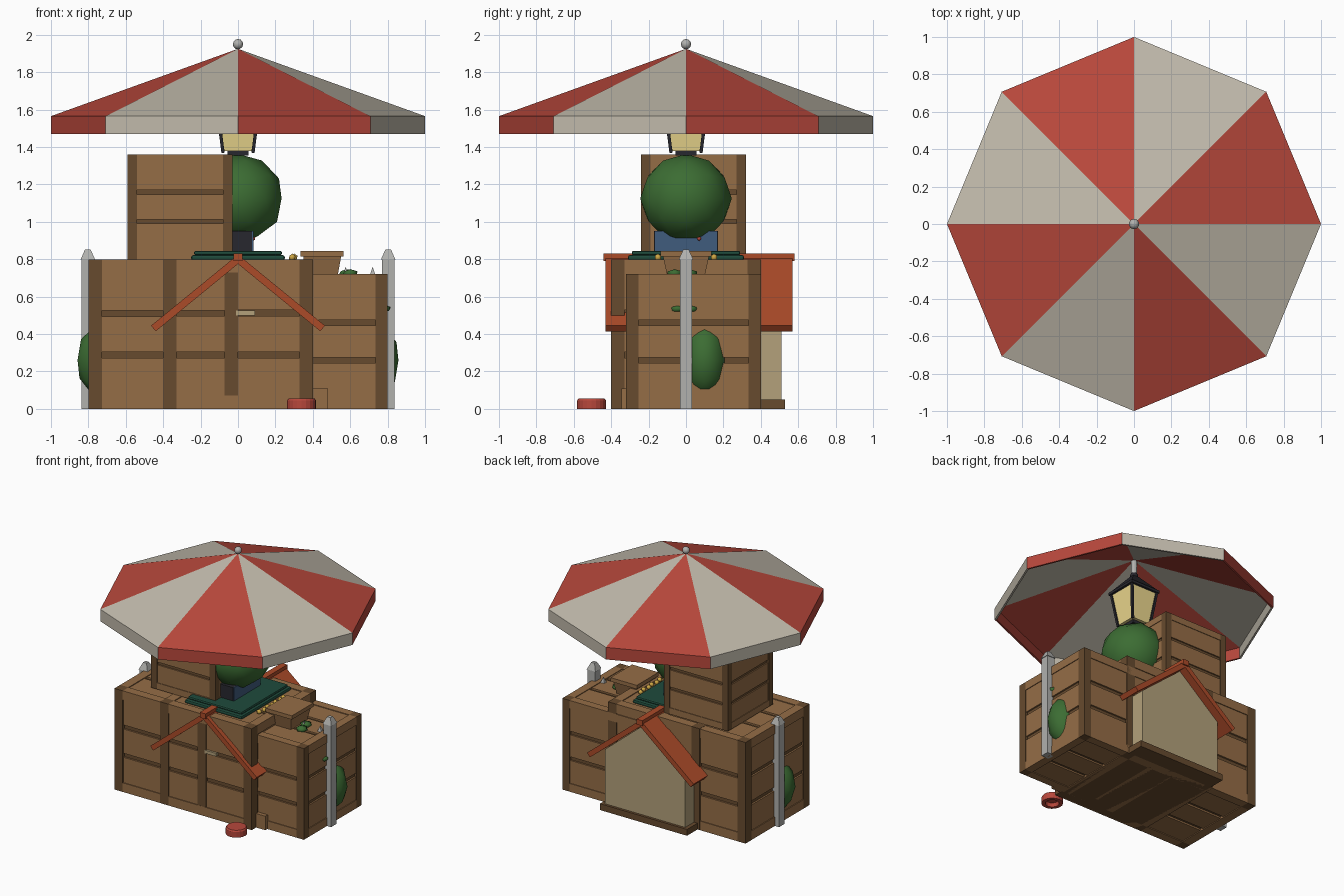
import bpy, bmesh
from math import sin, cos, pi, radians
from mathutils import Matrix, Vector

if "Cube" in bpy.data.objects:
    bpy.data.objects.remove(bpy.data.objects["Cube"])


def mat(name, r, g, b):
    m = bpy.data.materials.new(name)
    m.diffuse_color = [(c / 255) ** 2.2 for c in (r, g, b)] + [1]
    m.use_nodes = True
    m.node_tree.nodes["Principled BSDF"].inputs["Base Color"].default_value = m.diffuse_color
    return m


WOOD, DARK = mat("wood", 148, 109, 72), mat("dark_wood", 103, 76, 50)
RED, CREAM = mat("red", 182, 73, 62), mat("cream", 192, 185, 170)
ROOF, TAN = mat("roof_red", 170, 76, 45), mat("tan", 178, 160, 122)
LEAF, GREEN = mat("leaf", 62, 108, 54), mat("dark_green", 36, 76, 62)
IRON, BLUE = mat("iron", 44, 44, 50), mat("blue", 66, 92, 125)
GLASS, GOLD = mat("glass", 235, 215, 140), mat("gold", 205, 165, 70)
GREY = mat("stone", 175, 175, 172)


def finish(name, bm, *mats, smooth=False):
    bmesh.ops.recalc_face_normals(bm, faces=bm.faces)
    me = bpy.data.meshes.new(name)
    bm.to_mesh(me)
    bm.free()
    for m in mats:
        me.materials.append(m)
    for p in me.polygons:
        p.use_smooth = smooth
    ob = bpy.data.objects.new(name, me)
    bpy.context.collection.objects.link(ob)
    return ob


def add_box(bm, lo, hi, index=0):
    lo, hi = Vector(lo), Vector(hi)
    m = Matrix.Translation((lo + hi) / 2) @ Matrix.Diagonal((*(hi - lo), 1))
    for v in bmesh.ops.create_cube(bm, size=1, matrix=m)["verts"]:
        for f in v.link_faces:
            f.material_index = index


def box(name, lo, hi, m):
    bm = bmesh.new()
    add_box(bm, lo, hi)
    return finish(name, bm, m)


def cone(name, at, r1, r2, h, n, m, turn=0, smooth=False):
    bm = bmesh.new()
    t = Matrix.Translation((at[0], at[1], at[2] + h / 2)) @ Matrix.Rotation(turn, 4, 'Z')
    bmesh.ops.create_cone(bm, cap_ends=True, segments=n, radius1=r1, radius2=r2, depth=h, matrix=t)
    return finish(name, bm, m, smooth=smooth)


def ball(name, at, size, m, sub=2):
    bm = bmesh.new()
    t = Matrix.Translation(at) @ Matrix.Diagonal((*size, 1))
    bmesh.ops.create_icosphere(bm, subdivisions=sub, radius=1, matrix=t)
    return finish(name, bm, m, smooth=True)


def prism(name, pts, y0, y1, m):
    bm = bmesh.new()
    f = bm.faces.new([bm.verts.new((x, y0, z)) for x, z in pts])
    ext = bmesh.ops.extrude_face_region(bm, geom=[f])["geom"]
    bmesh.ops.translate(bm, vec=(0, y1 - y0, 0), verts=[v for v in ext if isinstance(v, bmesh.types.BMVert)])
    return finish(name, bm, m)


# slatted crate: dark core and posts, light planks and rails
def crate(name, x, y, z, s):
    bm = bmesh.new()

    def part(lo, hi, i):
        o = Vector((x, y, z))
        add_box(bm, o + Vector(lo) * s, o + Vector(hi) * s, i)
    w, c = .09, .025
    part((c, c, c), (1 - c, 1 - c, 1 - c), 1)
    for a in (0, 1 - w):
        for b in (0, 1 - w):
            part((a, b, 0), (a + w, b + w, 1), 1)
            part((w, a, b), (1 - w, a + w, b + w), 0)
            part((a, w, b), (a + w, 1 - w, b + w), 0)
    for a, b in ((.09, .34), (.38, .62), (.66, .91)):
        for d in (.008, .952):
            e = d + .04
            part((w, d, a), (1 - w, e, b), 0)
            part((d, w, a), (e, 1 - w, b), 0)
            part((w, a, d), (1 - w, b, e), 0)
    finish(name, bm, WOOD, DARK)


crate("left_crate", -.799, -.399, 0, .798)
crate("middle_crate", -.4, -.4, 0, .8)
crate("right_crate", .08, -.32, 0, .72)
crate("upper_crate", -.59, -.24, .8, .56)

# canopy: eight panels with a hanging rim
bm = bmesh.new()
for i in range(8):
    a, b = i * pi / 4, (i + 1) * pi / 4
    top = bm.verts.new((0, 0, 1.925))
    p, q, r, s = [bm.verts.new((cos(t), sin(t), h)) for t, h in ((a, 1.565), (b, 1.565), (b, 1.47), (a, 1.47))]
    for f in (bm.faces.new((top, p, q)), bm.faces.new((p, s, r, q))):
        f.material_index = i % 2
bmesh.ops.remove_doubles(bm, verts=bm.verts, dist=1e-4)
canopy = finish("canopy", bm, RED, CREAM)
sol = canopy.modifiers.new("thickness", 'SOLIDIFY')
sol.thickness, sol.offset = .015, -1
ball("canopy_finial", (0, 0, 1.95), (.028,) * 3, GREY)
cone("canopy_pole", (0, 0, .8), .02, .02, 1.11, 12, GREY, smooth=False)

# lantern
q = 2 ** .5
cone("lantern_base", (0, 0, 1.355), .055 * q, .055 * q, .03, 4, IRON, pi / 4)
cone("lantern_glass", (0, 0, 1.38), .078 * q, .112 * q, .25, 4, GLASS, pi / 4)
cone("lantern_rim", (0, 0, 1.63), .13 * q, .13 * q, .02, 4, IRON, pi / 4)
cone("lantern_roof", (0, 0, 1.65), .125 * q, .025 * q, .12, 4, IRON, pi / 4)
ball("lantern_knob", (0, 0, 1.78), (.03,) * 3, IRON)
bm = bmesh.new()
for sx in (-1, 1):
    for sy in (-1, 1):
        lo, hi = Vector((sx * .08, sy * .08, 1.37)), Vector((sx * .115, sy * .115, 1.64))
        d = hi - lo
        m = Matrix.Translation((lo + hi) / 2) @ d.to_track_quat('Z', 'Y').to_matrix().to_4x4()
        bmesh.ops.create_cone(bm, cap_ends=True, segments=4, radius1=.012, radius2=.012, depth=d.length, matrix=m)
finish("lantern_bars", bm, IRON)

# clipped tree ball
ball("tree_crown", (0, 0, 1.125), (.245, .245, .238), LEAF)

# green stand with rounded corners, and the blue-faced box on it
for name, hx, hy, z0, z1 in (("stand_lower", .25, .31, .795, .822), ("stand_upper", .235, .29, .822, .845)):
    ob = box(name, (-hx, -hy, z0), (hx, hy, z1), GREEN)
    bev = ob.modifiers.new("edge", 'BEVEL')
    bev.width, bev.segments = .01, 2
box("counter_box", (-.08, -.17, .84), (.075, .17, .95), IRON)
box("counter_panel", (.075, -.165, .845), (.082, .165, .95), BLUE)
ball("counter_button", (.082, .07, .91), (.012,) * 3, RED, 1)

# gold beads
for i in range(7):
    ball("bead", (.29 + .01 * (i % 2), -.15 + .05 * i, .81), (.02,) * 3, GOLD, 1)

# small gabled house running front to back
prism("house_body", [(-.35, .05), (.35, .05), (.35, .48), (0, .77), (-.35, .48)], -.37, .51, TAN)
box("house_base", (-.38, -.39, 0), (.38, .53, .05), DARK)
for s in (-1, 1):
    prism("house_roof", [(0, .825), (0, .775), (s * .44, .415), (s * .465, .445)], -.43, .57, ROOF)
box("house_ridge", (-.025, -.44, .79), (.025, .58, .832), ROOF)
box("house_sign", (-.01, -.405, .5), (.09, -.36, .525), TAN)
box("low_step", (.3, -.345, 0), (.48, -.3, .11), WOOD)

# upturned red bowl, hollow below
bm = bmesh.new()
prof = [(0, .055), (.07, .055), (.077, .045), (.077, 0), (.05, 0), (.045, .03), (0, .03)]
vs = [bm.verts.new((r, 0, z)) for r, z in prof]
es = [bm.edges.new(e) for e in zip(vs, vs[1:])]
bmesh.ops.spin(bm, geom=vs + es, cent=(0, 0, 0), axis=(0, 0, 1), angle=2 * pi, steps=20)
bmesh.ops.remove_doubles(bm, verts=bm.verts, dist=1e-4)
finish("bowl", bm, RED).location = (.34, -.505, 0)

# tapered wooden planter with leaves beside it
bm = bmesh.new()
bmesh.ops.create_cone(bm, cap_ends=True, segments=4, radius1=.5 * q, radius2=.62 * q, depth=1,
                      matrix=Matrix.Translation((.45, 0, .765)) @ Matrix.Diagonal((.165, .2, .11, 1))
                      @ Matrix.Rotation(pi / 4, 4, 'Z'))
add_box(bm, (.335, -.135, .815), (.565, .135, .845))
finish("planter", bm, WOOD)
for x, y, z in ((.58, .02, .725), (.6, -.06, .725), (.775, -.045, .535), (.775, .025, .535)):
    ball("leaf", (x, y, z), (.045, .045, .022), LEAF, 1)

# fence posts with caps, rails and pickets along y = 0
for s in (-1, 1):
    x = s * .803
    box("fence_post", (x - .033, -.033, 0), (x + .033, .033, .8), GREY)
    cone("fence_post_cap", (x, 0, .8), .038 * q, .015 * q, .052, 4, GREY, pi / 4)
    ball("side_bush", (s * .68, s * .1, .26), (.187, .13, .217), LEAF)
for z in (.2, .6):
    box("fence_rail", (-.78, -.012, z), (.78, .012, z + .04), GREY)
for i in range(-5, 6):
    cone("fence_picket", (i * .144, 0, .03), .02, .02, .68, 4, GREY, pi / 4)
    cone("fence_picket_tip", (i * .144, 0, .71), .024, 0, .05, 4, GREY, pi / 4)
